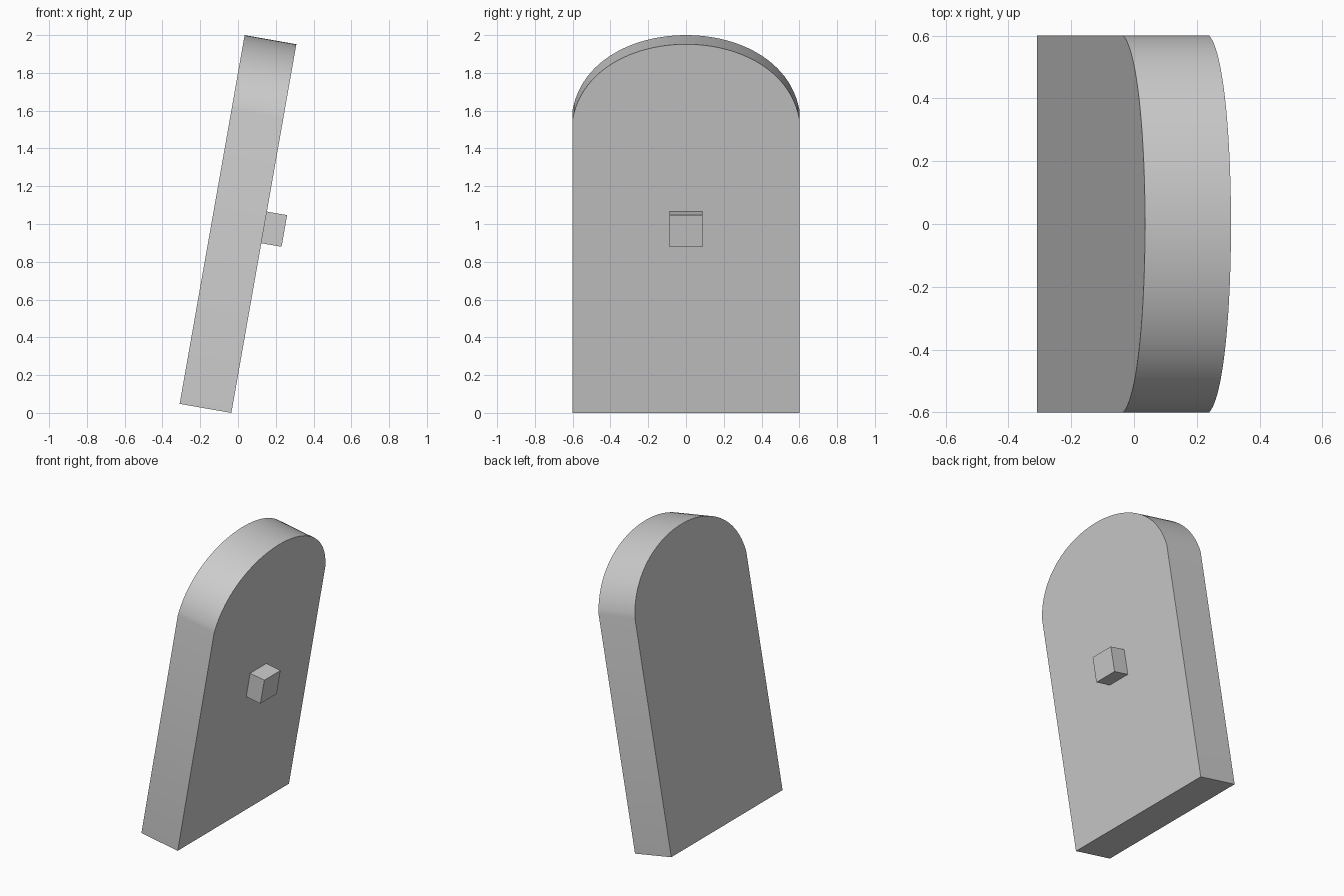
import bpy, bmesh, math
from mathutils import Matrix, Vector

cube = bpy.data.objects.get("Cube")
if cube:
    bpy.data.objects.remove(cube, do_unlink=True)

HALF_WIDTH, THICKNESS, LENGTH, ARCH = 0.6, 0.278, 1.982, 0.40
SPRING = LENGTH - ARCH

# Lean the whole model toward +x about its lower edge
lean = Matrix.Translation((-0.309, 0, 0.048)) @ Matrix.Rotation(math.radians(10), 4, 'Y')

grey = bpy.data.materials.new("plain_grey")
grey.use_nodes = True
colour = (0.6, 0.6, 0.6, 1)
grey.diffuse_color = colour
grey.node_tree.nodes["Principled BSDF"].inputs["Base Color"].default_value = colour


def finish(name, bm):
    bmesh.ops.recalc_face_normals(bm, faces=bm.faces)
    mesh = bpy.data.meshes.new(name)
    bm.to_mesh(mesh)
    bm.free()
    mesh.materials.append(grey)
    obj = bpy.data.objects.new(name, mesh)
    bpy.context.collection.objects.link(obj)
    obj.matrix_world = lean
    return obj


def arch_point(t):
    # Cubic curve from one spring point to the other
    s = 1 - t
    y = HALF_WIDTH * (s**3 - t**3) + 3 * 0.5 * s * t * (s - t)
    return Vector((0, y, SPRING + 4 * ARCH * s * t))


# Round-topped slab
steps = 48
outline = [Vector((0, -HALF_WIDTH, 0)), Vector((0, HALF_WIDTH, 0))]
outline += [arch_point(i / steps) for i in range(steps + 1)]
bm = bmesh.new()
face = bm.faces.new([bm.verts.new(p) for p in outline])
extruded = bmesh.ops.extrude_face_region(bm, geom=[face], use_keep_orig=True)
moved = [v for v in extruded["geom"] if isinstance(v, bmesh.types.BMVert)]
bmesh.ops.translate(bm, verts=moved, vec=(THICKNESS, 0, 0))
slab = finish("arched_slab", bm)
bpy.ops.object.select_all(action='DESELECT')
slab.select_set(True)
bpy.context.view_layer.objects.active = slab
bpy.ops.object.shade_smooth_by_angle(angle=math.radians(30))

# Square peg on the right-hand face
bm = bmesh.new()
bmesh.ops.create_cube(bm, size=1)
bmesh.ops.scale(bm, verts=bm.verts, vec=(0.129, 0.175, 0.17))
bmesh.ops.translate(bm, verts=bm.verts, vec=(THICKNESS + 0.0445, 0, 0.9975))
finish("square_peg", bm)
